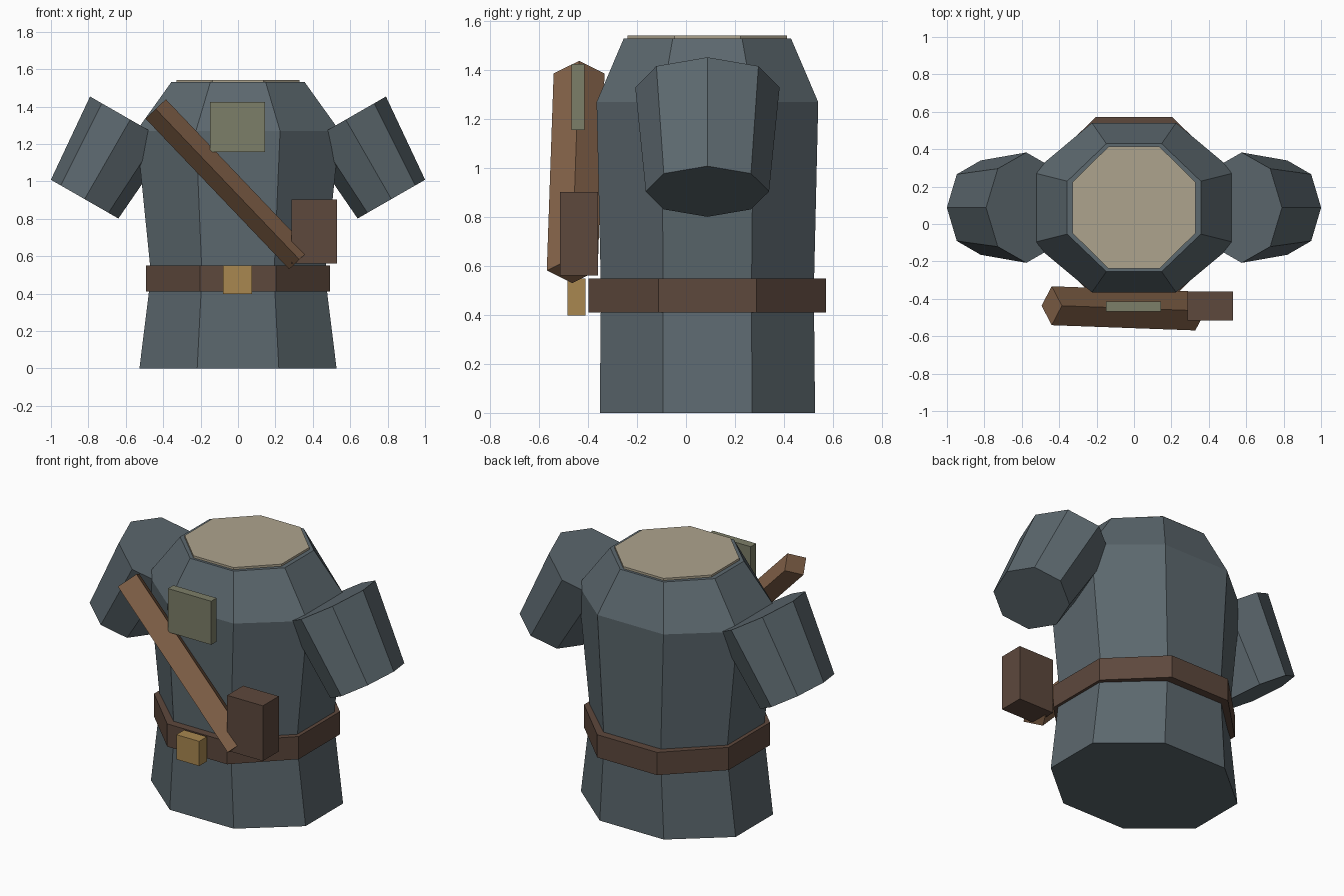
import bpy, bmesh
from math import cos, sin, pi
from mathutils import Vector

cube = bpy.data.objects.get("Cube")
if cube:
    bpy.data.objects.remove(cube, do_unlink=True)


def material(name, *rgb):
    m = bpy.data.materials.new(name)
    m.use_nodes = True
    m.diffuse_color = (*rgb, 1)
    m.node_tree.nodes["Principled BSDF"].inputs["Base Color"].default_value = (*rgb, 1)
    return m


cloth = material("slate cloth", 0.107, 0.138, 0.156)
linen = material("neck linen", 0.42, 0.37, 0.27)
leather = material("dark leather", 0.11, 0.065, 0.046)
tan = material("strap leather", 0.223, 0.12, 0.065)
brass = material("brass", 0.392, 0.242, 0.08)
sage = material("badge green", 0.202, 0.209, 0.138)

Y = Vector((0, 1, 0))
X = Vector((1, 0, 0))
BODY_Y = 0.0875


def loft(name, mat, rings, sides=8, u=X, v=Y, turn=0.0):
    """Closed tube through rings of (centre, radius along u, radius along v)."""
    bm = bmesh.new()
    loops = []
    for centre, ru, rv in rings:
        angles = [2 * pi * i / sides + turn for i in range(sides)]
        loops.append([bm.verts.new(Vector(centre) + u * ru * cos(a) + v * rv * sin(a))
                      for a in angles])
    for low, high in zip(loops, loops[1:]):
        for i in range(sides):
            j = (i + 1) % sides
            bm.faces.new((low[i], low[j], high[j], high[i]))
    bm.faces.new(loops[0])
    bm.faces.new(loops[-1])
    bmesh.ops.recalc_face_normals(bm, faces=bm.faces)
    mesh = bpy.data.meshes.new(name)
    bm.to_mesh(mesh)
    bm.free()
    mesh.materials.append(mat)
    obj = bpy.data.objects.new(name, mesh)
    bpy.context.collection.objects.link(obj)
    return obj


def octagon(name, mat, levels):
    """Upright body part from (height, half width, half depth), flats to the front."""
    k = 1 / cos(pi / 8)
    return loft(name, mat, [((0, BODY_Y, z), w * k, d * k) for z, w, d in levels],
                turn=pi / 8)


def box(name, mat, x, y, z):
    bpy.ops.mesh.primitive_cube_add(size=1, location=[sum(r) / 2 for r in (x, y, z)])
    obj = bpy.context.object
    obj.name = name
    obj.scale = [r[1] - r[0] for r in (x, y, z)]
    obj.data.materials.append(mat)


# Tunic body, neck filling and belt
octagon("tunic_body", cloth, [(0, 0.527, 0.44), (0.5, 0.465, 0.435),
                              (1.27, 0.543, 0.453), (1.53, 0.357, 0.342)])
octagon("neck_opening", linen, [(1.5, 0.33, 0.326), (1.543, 0.33, 0.326)])
octagon("belt", leather, [(0.41, 0.493, 0.485), (0.55, 0.493, 0.485)])

# Short sleeves, tilted outward
for side, label in ((1, "left"), (-1, "right")):
    top = Vector((side * 0.576, BODY_Y, 1.33))
    cuff = Vector((side * 0.82, BODY_Y, 0.905))
    across = (cuff - top).cross(Y).normalized()
    loft(label + "_sleeve", cloth, [(top, 0.248, 0.295), (cuff, 0.208, 0.252)], u=across)

# Diagonal chest strap with a diamond section
start, end = Vector((-0.44, -0.437, 1.387)), Vector((0.328, -0.465, 0.582))
across = (end - start).cross(Y).normalized()
loft("chest_strap", tan, [(start, 0.075, 0.104), (end, 0.075, 0.104)], sides=4, u=across)

# Buckle, pouch and chest badge
box("belt_buckle", brass, (-0.08, 0.075), (-0.485, -0.41), (0.398, 0.55))
box("belt_pouch", leather, (0.287, 0.53), (-0.515, -0.36), (0.562, 0.902))
box("chest_badge", sage, (-0.15, 0.145), (-0.468, -0.415), (1.157, 1.425))
